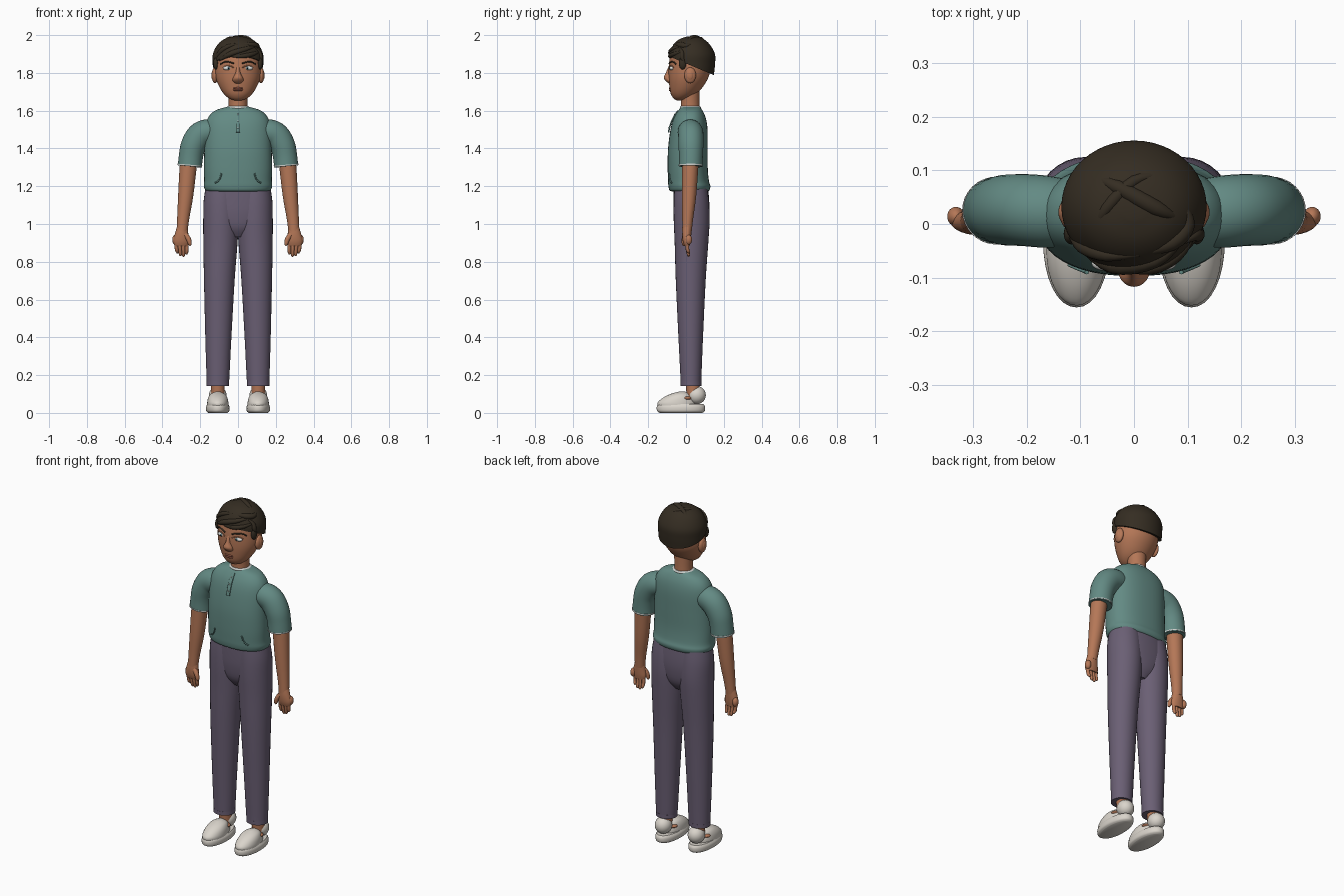
import bpy, bmesh, math
from mathutils import Vector, Matrix

if "Cube" in bpy.data.objects:
    bpy.data.objects.remove(bpy.data.objects["Cube"])


def material(name, *rgb):
    mat = bpy.data.materials.new(name)
    mat.use_nodes = True
    mat.diffuse_color = (*rgb, 1)
    mat.node_tree.nodes["Principled BSDF"].inputs["Base Color"].default_value = (*rgb, 1)
    return mat


shirt = material("shirt teal", .125, .255, .23)
trousers = material("trouser purple", .145, .115, .175)
skin = material("skin brown", .46, .185, .095)
hair = material("hair dark brown", .035, .026, .016)
shoe = material("shoe off white", .7, .66, .6)
trim = material("trim pale grey", .62, .64, .62)
eye_white = material("eye white", .75, .75, .72)
iris = material("iris grey blue", .14, .25, .29)
lips = material("lip brown", .3, .095, .06)
dark = material("pupil black", .01, .009, .008)


def finish(name, bm, mat):
    bmesh.ops.recalc_face_normals(bm, faces=bm.faces)
    mesh = bpy.data.meshes.new(name)
    bm.to_mesh(mesh)
    bm.free()
    mesh.materials.append(mat)
    mesh.shade_smooth()
    mesh.set_sharp_from_angle(angle=math.radians(50))
    obj = bpy.data.objects.new(name, mesh)
    bpy.context.collection.objects.link(obj)
    return obj


def spline(points, steps=4):
    """Catmull-Rom interpolation of equal-length tuples."""
    pts = [points[0], *points, points[-1]]
    out = []
    for a, b, c, d in zip(pts, pts[1:], pts[2:], pts[3:]):
        for k in range(steps):
            t = k / steps
            out.append(tuple(
                q + t * (r - p + t * (2 * p - 5 * q + 4 * r - s + t * (3 * (q - r) + s - p))) / 2
                for p, q, r, s in zip(a, b, c, d)))
    return out + [tuple(points[-1])]


def loft(name, rings, mat, flat=False, power=2, seg=32, side=1, cut=None):
    """Skin of superellipse rings (x, y, z, radius_u, radius_v) along a path."""
    rings = spline(rings)
    centres = [Vector((r[0] * side, r[1], r[2])) for r in rings]
    bm = bmesh.new()
    loops, v = [], Vector((0, 1, 0))
    for i, ring in enumerate(rings):
        t = (centres[min(i + 1, len(rings) - 1)] - centres[max(i - 1, 0)]).normalized()
        if flat:
            t = Vector((0, 0, 1))
        if abs(v.dot(t)) > .95:
            v = Vector((1, 0, 0))
        v = (v - t * v.dot(t)).normalized()
        u = v.cross(t)
        loop = []
        for k in range(seg):
            c, s = math.cos(math.tau * k / seg), math.sin(math.tau * k / seg)
            a = math.copysign(abs(c) ** (2 / power), c) * ring[3]
            b = math.copysign(abs(s) ** (2 / power), s) * ring[4]
            loop.append(bm.verts.new(centres[i] + u * a + v * b))
        loops.append(loop)
    for low, high in zip(loops, loops[1:]):
        for k in range(seg):
            j = (k + 1) % seg
            bm.faces.new((low[k], low[j], high[j], high[k]))
    bm.faces.new(loops[0])
    bm.faces.new(loops[-1])
    if cut:
        bmesh.ops.bisect_plane(bm, geom=bm.verts[:] + bm.edges[:] + bm.faces[:],
                               plane_co=cut[0], plane_no=cut[1], clear_inner=True)
        bmesh.ops.holes_fill(bm, edges=[e for e in bm.edges if e.is_boundary])
    return finish(name, bm, mat)


def ball(name, centre, radii, mat, side=1):
    bm = bmesh.new()
    place = Matrix.Translation((centre[0] * side, *centre[1:])) @ Matrix.Diagonal((*radii, 1))
    bmesh.ops.create_uvsphere(bm, u_segments=24, v_segments=16, radius=1, matrix=place)
    return finish(name, bm, mat)


def tube(name, points, radius, mat, side=1):
    return loft(name, [(*p, radius, radius) for p in points], mat, seg=8, side=side)


def stack(rows):
    """Rows of (z, centre_y, radius_x, radius_y) as rings on the midline."""
    return [(0, y, z, rx, ry) for z, y, rx, ry in rows]


def front_y(rings, x, z, power=2):
    """Front surface of a stacked loft at x, z."""
    fine = spline(rings, 8)
    _, y, _, rx, ry = min(fine, key=lambda r: abs(r[2] - z))
    return y - ry * max(0, 1 - abs(x / rx) ** power) ** (1 / power)


def top_z(rings, x, y):
    """Upper surface of a stacked loft at x, y."""
    return max(r[2] for r in spline(rings, 8)
               if (x / r[3]) ** 2 + ((y - r[1]) / r[4]) ** 2 <= 1)


# Torso, hips, neck and head profiles
torso = stack([(1.172, .018, .15, .09), (1.178, .018, .171, .105), (1.2, .018, .181, .111),
               (1.23, .013, .179, .108), (1.3, .009, .18, .106), (1.4, .01, .178, .105),
               (1.5, .016, .174, .098), (1.56, .02, .16, .085), (1.6, .023, .122, .065),
               (1.62, .024, .06, .048)])
hips = stack([(.93, .03, .04, .05), (.98, .03, .12, .08), (1.05, .03, .17, .092),
              (1.12, .029, .18, .094), (1.21, .025, .17, .09)])
head = stack([(1.655, -.03, .02, .02), (1.665, -.025, .048, .041), (1.69, -.012, .076, .069),
              (1.73, .002, .101, .09), (1.78, .014, .119, .106), (1.84, .02, .122, .111),
              (1.9, .022, .116, .102), (1.95, .028, .085, .075), (1.97, .03, .03, .03)])
scalp = stack([(1.75, .04, .12, .104), (1.8, .036, .13, .113), (1.85, .033, .134, .121),
               (1.9, .032, .133, .121), (1.95, .03, .108, .096), (1.98, .03, .07, .062),
               (1.993, .03, .02, .02)])

loft("shirt_body", torso, shirt, flat=True, power=2.3, seg=48)
loft("trouser_hips", hips, trousers, flat=True, power=2.2)
loft("neck", stack([(1.56, .022, .052, .052), (1.64, .022, .049, .049), (1.73, .02, .055, .052)]),
     skin, flat=True)
loft("collar", stack([(1.608, .023, .056, .054), (1.616, .023, .064, .056),
                      (1.624, .023, .054, .051)]), trim, flat=True)
loft("head", head, skin, flat=True, seg=48)

# Placket and buttons
loft("placket", [(0, front_y(torso, 0, z) - lift, z, .011, .004)
                 for z, lift in ((1.6, .001), (1.56, .003), (1.52, .006), (1.485, .009))],
     shirt, power=4)
for z, lift in ((1.58, .006), (1.545, .008), (1.51, .011)):
    ball("button", (0, front_y(torso, 0, z) - lift, z), (.004, .003, .004), trim)

# Nose and mouth
loft("nose", stack([(1.745, -.083, .016, .01), (1.758, -.088, .028, .02), (1.775, -.092, .026, .025),
                    (1.8, -.089, .013, .018), (1.835, -.082, .009, .009)]), skin, flat=True)
for name, z, depth in (("upper_lip", 1.719, .007), ("lower_lip", 1.709, .009)):
    ball(name, (0, front_y(head, 0, z) + .003, z), (.027, depth, .006), lips)

# Hair cap, swept locks on top and across the brow
loft("hair_cap", scalp, hair, flat=True, seg=48, cut=((0, .155, 1.785), (0, .42, 1)))


def lock(points, thickness):
    widths = [.35, 1, 1.1, .3]
    loft("hair_lock", [(*p, w * thickness, w * thickness) for p, w in zip(points, widths)],
         hair, seg=12)


for path, thick in ((((-.085, .09), (-.03, .068), (.04, .03), (.085, .01)), .014),
                    (((.09, .04), (.1, 0), (.07, -.035), (.01, -.055)), .014),
                    (((.05, .09), (0, .08), (-.05, .03), (-.08, -.02)), .011)):
    lock([(x, y, top_z(scalp, x, y) - .006) for x, y in path], thick)
for path, thick in ((((.095, 1.94), (.04, 1.925), (-.04, 1.9), (-.1, 1.865)), .013),
                    (((.115, 1.915), (.08, 1.9), (.03, 1.89), (-.03, 1.885)), .011),
                    (((.01, 1.955), (-.05, 1.94), (-.095, 1.91), (-.122, 1.86)), .012),
                    (((.09, 1.935), (.112, 1.91), (.12, 1.88), (.124, 1.85)), .011)):
    lock([(x, front_y(scalp, x, z) + .005, z) for x, z in path], thick)

# Paired parts
for label, s in (("left_", 1), ("right_", -1)):
    # Ears and sideburns
    ball(label + "ear", (.122, .022, 1.787), (.017, .031, .042), skin, s)
    ball(label + "ear_lobe_fold", (.132, .022, 1.787), (.009, .018, .026), skin, s)
    ball(label + "sideburn", (.117, -.018, 1.85), (.014, .02, .032), hair, s)

    # Eyes and brows
    ey = front_y(head, .05, 1.825)
    ball(label + "eyeball", (.052, ey + .009, 1.825), (.027, .014, .012), eye_white, s)
    ball(label + "iris", (.05, ey + .002, 1.825), (.0095, .009, .0095), iris, s)
    ball(label + "pupil", (.05, ey - .003, 1.825), (.0045, .0055, .0045), dark, s)
    lid = [(x, front_y(head, x, z) - .001, z)
           for x, z in ((.024, 1.828), (.04, 1.837), (.06, 1.838), (.08, 1.828))]
    tube(label + "upper_eyelid", lid, .003, skin, s)
    brow = [(x, front_y(head, x, z), z)
            for x, z in ((.022, 1.85), (.05, 1.858), (.075, 1.857), (.092, 1.846))]
    tube(label + "eyebrow", brow, .004, hair, s)

    # Sleeve with pale hem
    loft(label + "sleeve", [(.12, .02, 1.488, .06, .062), (.165, .023, 1.486, .068, .067),
                            (.205, .026, 1.465, .07, .067), (.236, .026, 1.415, .067, .066),
                            (.249, .026, 1.36, .064, .063), (.255, .025, 1.305, .064, .062)],
         shirt, side=s)
    loft(label + "sleeve_hem", [(.2545, .025, 1.314, .0655, .0635), (.255, .025, 1.308, .0655, .0635)],
         trim, side=s)

    # Arm, palm, fingers and thumb
    loft(label + "arm", [(.255, .024, 1.36, .045, .045), (.264, .022, 1.3, .045, .043),
                         (.277, .016, 1.15, .04, .038), (.29, .009, 1.03, .032, .029),
                         (.296, .005, .96, .029, .025)], skin, side=s)
    loft(label + "palm", [(.295, .006, .985, .028, .024), (.298, .004, .945, .036, .024),
                          (.3, .004, .91, .042, .021), (.3, .006, .885, .036, .015)],
         skin, side=s)
    for i, tip in enumerate((.838, .827, .83, .845)):
        off = (i - 1.5) * .018
        loft(label + "finger", [(.3 + off, .005, .9, .01, .01), (.298 + off, .008, .865, .0095, .0095),
                                (.297 + off * .9, .014, tip + .008, .008, .008),
                                (.297 + off * .9, .016, tip, .003, .003)], skin, seg=12, side=s)
    loft(label + "thumb", [(.28, -.004, .945, .014, .014), (.262, -.01, .92, .013, .013),
                           (.255, -.012, .895, .01, .01), (.256, -.011, .885, .004, .004)],
         skin, seg=12, side=s)
    ball(label + "hand_edge", (.332, .014, .917), (.016, .018, .026), skin, s)

    # Trouser leg and hem
    loft(label + "trouser_leg", [(.107, .026, .145, .058, .054), (.106, .026, .2, .061, .056),
                                 (.104, .025, .4, .069, .065), (.099, .025, .7, .081, .079),
                                 (.093, .029, .9, .0905, .089), (.09, .03, 1.02, .094, .095),
                                 (.088, .028, 1.12, .094, .093), (.085, .025, 1.2, .085, .085)],
         trousers, flat=True, side=s)
    loft(label + "trouser_hem", [(.107, .026, z, .0595, .0555) for z in (.143, .155, .165)],
         trousers, flat=True, side=s)

    # Pocket welts
    welt = [(x, front_y(torso, x, z, 2.3) - .003, z)
            for x, z in ((.088, 1.268), (.094, 1.245), (.108, 1.225), (.122, 1.218))]
    tube(label + "shirt_pocket", welt, .004, shirt, s)
    seam = [(x, front_y(hips, x, z, 2.2) - .002, z) for x, z in ((.1, 1.165), (.13, 1.135), (.155, 1.105))]
    tube(label + "trouser_pocket", seam, .003, trousers, s)

    # Ankle, foot and shoe
    loft(label + "ankle", [(.107, .04, .08, .036, .036), (.107, .03, .22, .036, .036)], skin, side=s)
    ball(label + "foot", (.107, .005, .078), (.051, .03, .014), skin, s)
    loft(label + "sole", [(.107, -.027, 0, .05, .112), (.107, -.027, .01, .061, .126),
                          (.107, -.027, .032, .062, .128), (.107, -.027, .046, .055, .12)],
         shoe, flat=True, power=2.1, side=s)
    loft(label + "shoe_upper", [(.107, -.05, .035, .056, .1), (.107, -.05, .055, .056, .1),
                                (.107, -.042, .08, .051, .08), (.107, -.03, .1, .038, .052),
                                (.107, -.022, .112, .013, .018)], shoe, flat=True, side=s)
    ball(label + "shoe_heel", (.107, .056, .094), (.046, .049, .048), shoe, s)
